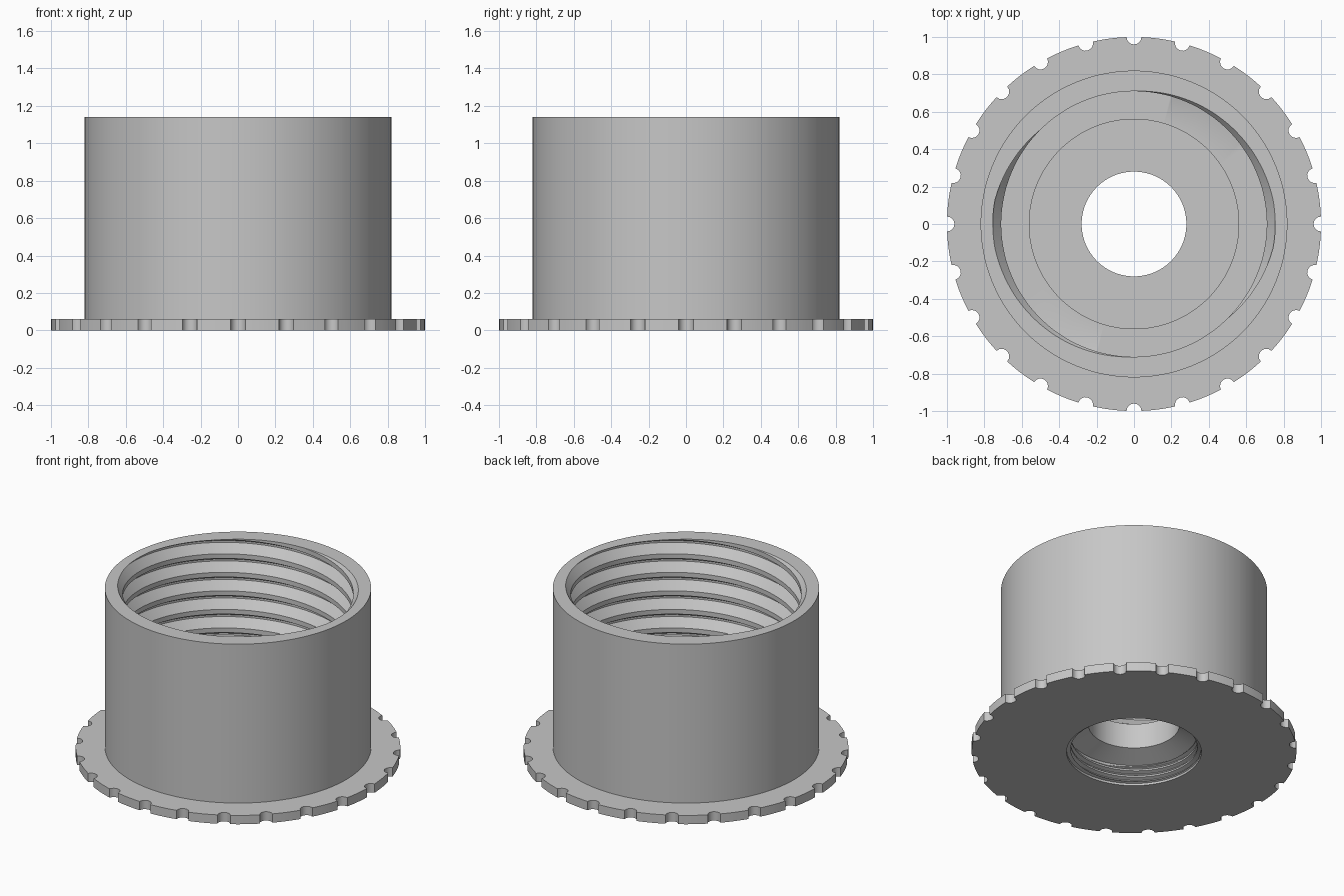
import bpy, bmesh, math

cube = bpy.data.objects.get("Cube")
if cube:
    bpy.data.objects.remove(cube, do_unlink=True)

HEIGHT, WALL_R, FLANGE_T = 1.14, 0.82, 0.06
NOTCHES, NOTCH_R = 24, 0.04

# Plain grey plastic
grey = bpy.data.materials.new("light_grey")
grey.use_nodes = True
colour = (0.57, 0.57, 0.57, 1)
grey.diffuse_color = colour
grey.node_tree.nodes["Principled BSDF"].inputs["Base Color"].default_value = colour


def groove(t, crest, root):
    """Thread radius at phase t: long lower flank, short upper flank, flat crest."""
    t %= 1
    if t < 0.45:
        depth = t / 0.45
    elif t < 0.55:
        depth = 1
    else:
        depth = max(0, (0.75 - t) / 0.2)
    return crest + (root - crest) * depth


def thread(angle, low, high, pitch, starts, crest, root):
    """One vertical slice of a helical thread, clipped between two heights."""
    phase = starts * (math.pi / 2 - angle) / math.tau
    points = []
    turns = math.ceil((high - low) / pitch) + starts + 1
    first = math.floor(-(high - low) / pitch) - starts
    for k in range(first, first + turns + starts + 2):
        for step in (0, 0.45, 0.55, 0.75):
            z = high + (k + step - phase) * pitch
            z = min(max(z, low), high)
            t = (z - high) / pitch + phase
            points.append((groove(t, crest, root), z))
    return points


def flange_radius(offset):
    """Rim radius with a round notch at offset zero."""
    s = math.sin(offset)
    if abs(s) >= NOTCH_R:
        return 1.0
    return min(1.0, math.cos(offset) - math.sqrt(NOTCH_R ** 2 - s * s))


def section(angle, offset):
    """Closed cross-section, from the lower opening up the inside and down the outside."""
    edge = flange_radius(offset)
    points = [(0.415, 0), (0.415, 0.015)]
    # small thread in the base
    points += thread(angle, 0.02, 0.13, 0.045, 1, 0.39, 0.415)
    # cone, bore and washer seat
    points += [(0.41, 0.14), (0.28, 0.19), (0.28, 0.36), (0.56, 0.36), (0.56, 0.40), (0.71, 0.40)]
    # large double-start thread
    points += thread(angle, 0.42, HEIGHT, 0.126, 2, 0.71, 0.755)
    # rim, outer wall and flange
    points += [(WALL_R, HEIGHT), (WALL_R, FLANGE_T), (edge, FLANGE_T), (edge, 0)]
    return points


# Angles: dense around each notch, sparse between
gap = math.tau / NOTCHES
edge_angle = math.asin(NOTCH_R)
offsets = [edge_angle * math.sin(math.pi / 2 * i / 4) for i in range(-4, 5)]
offsets += [edge_angle + (gap - 2 * edge_angle) * i / 4 for i in (1, 2, 3)]
slices = [(n * gap + o, o) for n in range(NOTCHES) for o in offsets]
slices.append((slices[0][0] + math.tau, offsets[0]))

# Sweep the section round the axis
bm = bmesh.new()
columns = []
for angle, offset in slices:
    c, s = math.cos(angle), math.sin(angle)
    columns.append([bm.verts.new((r * c, r * s, z)) for r, z in section(angle, offset)])
for a, b in zip(columns, columns[1:]):
    for i in range(len(a)):
        j = (i + 1) % len(a)
        bm.faces.new((a[i], a[j], b[j], b[i]))
bmesh.ops.remove_doubles(bm, verts=bm.verts, dist=0.00002)
bmesh.ops.recalc_face_normals(bm, faces=bm.faces)

mesh = bpy.data.meshes.new("threaded_cap")
bm.to_mesh(mesh)
bm.free()
mesh.materials.append(grey)
cap = bpy.data.objects.new("threaded_cap", mesh)
bpy.context.collection.objects.link(cap)

# Smooth round walls, crisp thread and rim edges
bpy.ops.object.select_all(action='DESELECT')
cap.select_set(True)
bpy.context.view_layer.objects.active = cap
bpy.ops.object.shade_smooth_by_angle(angle=math.radians(28))
